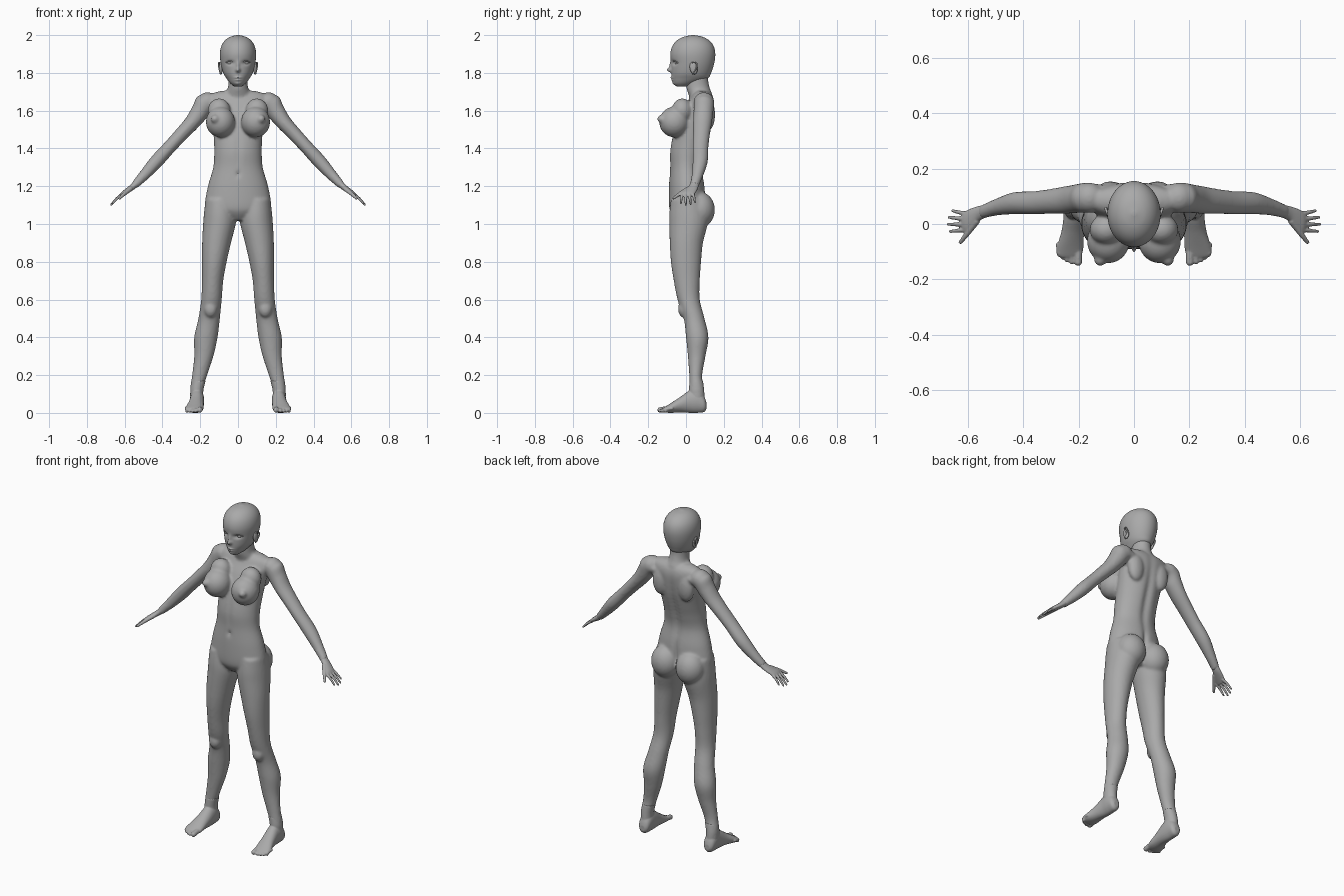
import bpy, bmesh, math
from mathutils import Vector, Matrix

clay = bpy.data.materials.new("grey_clay")
clay.diffuse_color = (0.4, 0.4, 0.4, 1)


def zring(z, x0, x1, y0, y1):
    """Horizontal section from its extents."""
    return [(x0 + x1) / 2, (y0 + y1) / 2, z, (x1 - x0) / 2, 0, 0, 0, (y1 - y0) / 2, 0]


def yring(y, x, w, z0, z1):
    """Upright section across the foot."""
    return [x, y, (z0 + z1) / 2, w, 0, 0, 0, 0, (z1 - z0) / 2]


def aring(x, y, z, ry, rt):
    """Section across the sloping arm."""
    return [x, y, z, 0, ry, 0, rt * 0.72, 0, rt * 0.7]


def loft(bm, rows, side=1, sides=28, steps=6):
    """Smooth skin through sections of centre and two half axes."""
    path = []
    for i in range(len(rows) - 1):
        p = [rows[max(0, min(len(rows) - 1, i + k))] for k in (-1, 0, 1, 2)]
        for s in range(steps):
            t = s / steps
            path.append([0.5 * (2 * b + (c - a) * t + (2 * a - 5 * b + 4 * c - d) * t * t
                                + (3 * b - a - 3 * c + d) * t ** 3) for a, b, c, d in zip(*p)])
    path.append(rows[-1])
    rings = []
    for r in path:
        c, u, v = Vector(r[:3]), Vector(r[3:6]), Vector(r[6:])
        ring = []
        for k in range(sides):
            a = 2 * math.pi * k / sides
            co = c + u * math.cos(a) + v * math.sin(a)
            co.x *= side
            ring.append(bm.verts.new(co))
        rings.append(ring)
    for a, b in zip(rings, rings[1:]):
        for k in range(sides):
            n = (k + 1) % sides
            bm.faces.new((a[k], a[n], b[n], b[k]))
    bm.faces.new(rings[0])
    bm.faces.new(rings[-1])
    return [v for ring in rings for v in ring]


def blob(bm, x, y, z, rx, ry, rz, side=1, tilt=0):
    m = (Matrix.Translation((x * side, y, z)) @ Matrix.Rotation(tilt, 4, 'X')
         @ Matrix.Diagonal((rx, ry, rz, 1)))
    bmesh.ops.create_uvsphere(bm, u_segments=28, v_segments=18, radius=1, matrix=m)


def rod(bm, pts, r0, r1, side=1):
    """Tapered round-ended finger, toe or lid."""
    pts = [Vector(p) for p in pts]
    d = (pts[-1] - pts[0]).normalized()
    u = d.cross(Vector((0.3, 0.2, 1))).normalized()
    v = d.cross(u)
    rows = []
    for i, p in enumerate(pts):
        r = r0 + (r1 - r0) * i / (len(pts) - 1)
        rows.append([*p, *(u * r), *(v * r)])
    loft(bm, rows, side, 12, 4)
    for p, r in ((pts[0], r0), (pts[-1], r1)):
        blob(bm, *p, r, r, r, side)


def sculpt(verts, bumps, mid, back=False):
    """Push a surface along y with soft bumps at x, z."""
    for v in verts:
        if (v.co.y > mid) == back:
            v.co.y += sum(d * math.exp(-((v.co.x - x) / sx) ** 2 - ((v.co.z - z) / sz) ** 2)
                          for x, z, sx, sz, d in bumps)


def finish(bm, name, voxel=0, smooth=0):
    bmesh.ops.recalc_face_normals(bm, faces=bm.faces)
    for f in bm.faces:
        f.smooth = True
    me = bpy.data.meshes.new(name)
    bm.to_mesh(me)
    bm.free()
    me.materials.append(clay)
    ob = bpy.data.objects.new(name, me)
    bpy.context.collection.objects.link(ob)
    if voxel:
        m = ob.modifiers.new("blend", 'REMESH')
        m.mode, m.voxel_size, m.use_smooth_shade = 'VOXEL', voxel, True
        m = ob.modifiers.new("soften", 'SMOOTH')
        m.factor, m.iterations = 0.5, smooth


# Body: torso and neck
bm = bmesh.new()
torso = [(1.02, .06, -.05, .07), (1.06, .14, -.08, .095), (1.1, .174, -.09, .105),
         (1.2, .159, -.09, .1), (1.3, .131, -.085, .087), (1.38, .126, -.086, .102),
         (1.45, .128, -.075, .122), (1.52, .134, -.055, .14), (1.6, .145, -.02, .15),
         (1.65, .165, .01, .15), (1.685, .15, .03, .138), (1.705, .09, .05, .115)]
skin = loft(bm, [zring(z, -w, w, f, b) for z, w, f, b in torso], sides=80, steps=10)
sculpt(skin, [(0, 1.265, .009, .014, .014), (0, 1.4, .015, .1, .005)], 0.02)
sculpt(skin, [(0, 1.42, .022, .2, -.014), (0, 1.12, .012, .08, -.02)], 0.04, True)
neck = [(1.62, .075, .03, .14), (1.68, .07, .015, .14), (1.72, .054, .002, .126),
        (1.76, .05, .002, .118), (1.81, .05, .01, .12)]
loft(bm, [zring(z, -w, w, f, b) for z, w, f, b in neck])

legs = [(1.13, .02, .172, -.08, .1), (1.06, .012, .18, -.088, .115), (1.0, .012, .185, -.089, .115),
        (.9, .037, .19, -.086, .09), (.8, .06, .191, -.08, .08), (.7, .078, .191, -.065, .073),
        (.6, .086, .195, -.045, .073), (.5, .096, .21, -.012, .098), (.4, .108, .232, 0, .119),
        (.3, .13, .232, .01, .103), (.2, .163, .243, .017, .086), (.13, .183, .253, .018, .094),
        (.05, .183, .253, .015, .1)]
arms = [(.1, .095, 1.64, .045, .045), (.17, .095, 1.64, .054, .055), (.205, .092, 1.59, .052, .049),
        (.245, .087, 1.535, .05, .041), (.3, .082, 1.475, .045, .037), (.36, .077, 1.41, .042, .035),
        (.433, .075, 1.33, .04, .036), (.5, .06, 1.255, .03, .028), (.55, .043, 1.203, .025, .02)]
for s in (1, -1):
    loft(bm, [zring(*r) for r in legs], s)
    loft(bm, [aring(*r) for r in arms], s)
    blob(bm, .162, .095, 1.645, .055, .055, .052, s)      # shoulder
    blob(bm, .085, .118, 1.58, .05, .036, .085, s)        # shoulder blade
    blob(bm, .093, -.062, 1.54, .077, .08, .081, s)       # chest
    blob(bm, .1, -.02, 1.6, .06, .055, .065, s)
    blob(bm, .122, -.132, 1.556, .022, .02, .022, s)
    blob(bm, .082, .072, 1.075, .084, .081, .095, s)      # seat
    blob(bm, .145, -.012, .55, .035, .03, .045, s)        # knee
finish(bm, "body", .0075, 6)

# Head with sculpted face
bm = bmesh.new()
head = [(1.728, .02, -.048, .02), (1.745, .041, -.066, .06), (1.77, .061, -.074, .115),
        (1.8, .078, -.077, .133), (1.85, .091, -.078, .149), (1.9, .096, -.083, .155),
        (1.94, .089, -.073, .147), (1.97, .071, -.05, .125), (1.99, .044, -.015, .09),
        (2.0, .008, .03, .045)]
skin = loft(bm, [zring(z, -w, w, f, b) for z, w, f, b in head], sides=112, steps=10)
sculpt(skin, [(0, 1.815, .011, .011, -.022), (0, 1.838, .008, .022, -.01),
              (0, 1.775, .017, .005, -.007), (0, 1.762, .015, .005, -.006),
              (0, 1.742, .018, .01, -.005), (.041, 1.853, .018, .011, .013),
              (-.041, 1.853, .018, .011, .013)], 0.02)
for s in (1, -1):
    blob(bm, .041, -.046, 1.852, .016, .012, .009, s)     # eye
    rod(bm, [(.022, -.062, 1.852), (.034, -.064, 1.862), (.048, -.058, 1.862),
             (.064, -.044, 1.854)], .0025, .003, s)       # lid
    blob(bm, .09, .04, 1.826, .01, .02, .034, s, .2)      # ear
    rod(bm, [(.09, .028, 1.843), (.097, .038, 1.858), (.102, .055, 1.85), (.1, .056, 1.828),
             (.092, .038, 1.797)], .004, .005, s)         # ear rim
finish(bm, "head")

# Hands and feet
palm = [(.535, .048, 1.218, .023, .018), (.56, .038, 1.195, .027, .016),
        (.585, .022, 1.177, .036, .014), (.605, .01, 1.163, .039, .012), (.617, .008, 1.153, .035, .009)]
fingers = [(.037, .605, .656, .048, 1.116), (.018, .61, .669, .024, 1.105),
           (-.002, .61, .672, -.001, 1.102), (-.021, .605, .664, -.027, 1.11)]
foot = [(.108, .217, .016, .02, .055), (.095, .217, .031, .004, .09), (.06, .217, .037, 0, .13),
        (.02, .217, .038, 0, .12), (-.03, .222, .041, .002, .085), (-.08, .23, .048, 0, .052),
        (-.11, .234, .046, .002, .033), (-.12, .235, .035, .006, .026)]
toes = [(.202, -.143, .0145), (.225, -.142, .01), (.242, -.135, .0095), (.257, -.126, .009),
        (.27, -.114, .009)]
for s, tag in ((1, "left"), (-1, "right")):
    bm = bmesh.new()
    loft(bm, [aring(*r) for r in palm], s)
    for y, x, tx, ty, tz in fingers:
        mid = ((x + tx) / 2 + .003, (y + ty) / 2, (1.158 + tz) / 2 + .003)
        rod(bm, [(x, y, 1.16), mid, (tx, ty, tz)], .009, .0055, s)
    rod(bm, [(.57, .01, 1.185), (.603, -.035, 1.158), (.627, -.066, 1.136)], .013, .007, s)
    finish(bm, "hand_" + tag, .0035, 3)
    bm = bmesh.new()
    loft(bm, [yring(*r) for r in foot], s)
    loft(bm, [zring(.17, .171, .246, .018, .09), zring(.12, .183, .253, .016, .096),
              zring(.06, .186, .25, .015, .1)], s)        # ankle
    for x, y, r in toes:
        rod(bm, [(x + .004, -.075, .024), (x, -.105, .021), (x, y + .006, r + .001)], r, r, s)
    finish(bm, "foot_" + tag, .004, 3)
